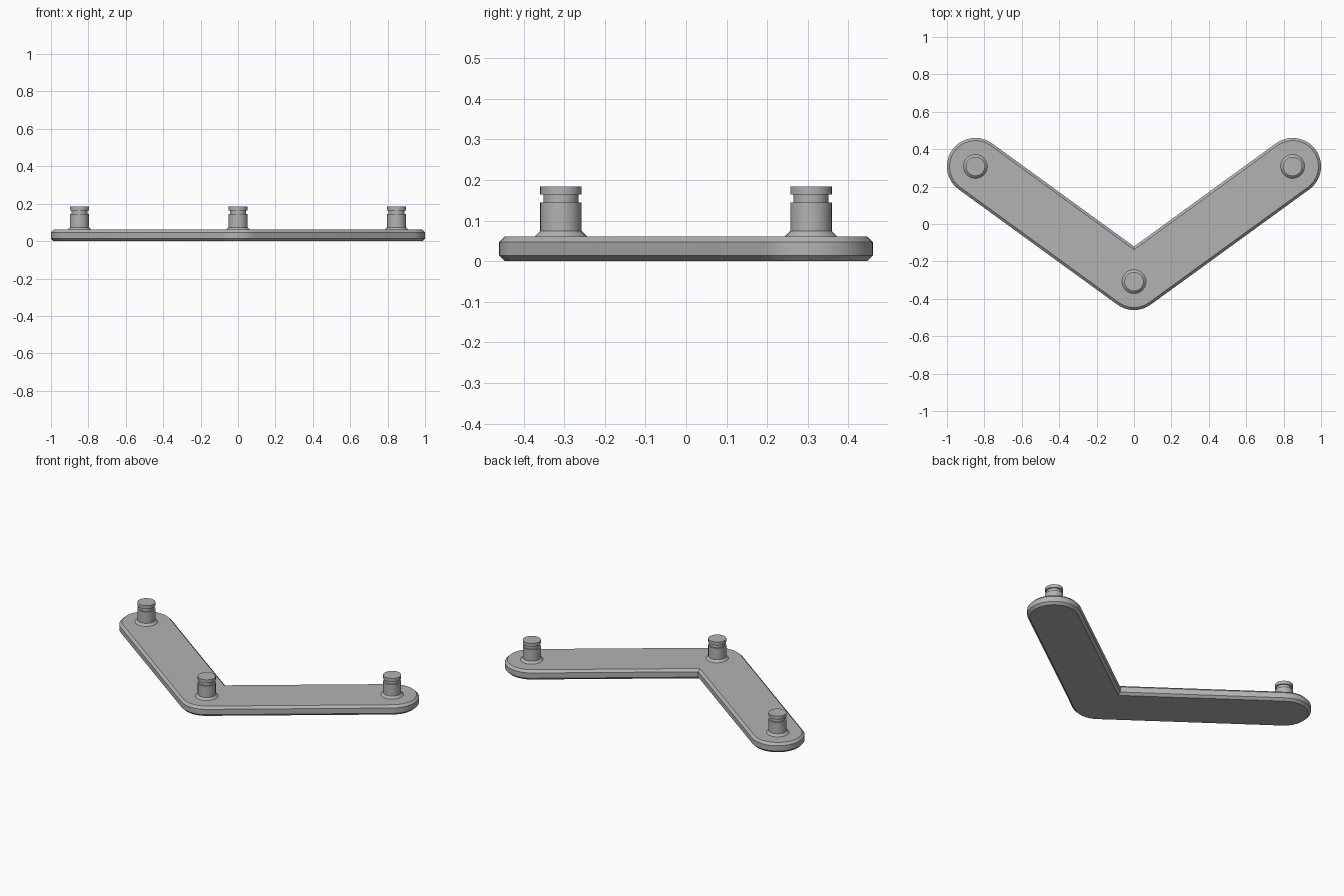
import bpy
import bmesh
from math import sin, cos, atan2, pi, radians

cube = bpy.data.objects.get("Cube")
if cube:
    bpy.data.objects.remove(cube)

grey = bpy.data.materials.new("light grey")
grey.use_nodes = True
grey.diffuse_color = (0.45, 0.45, 0.45, 1)
grey.node_tree.nodes["Principled BSDF"].inputs["Base Color"].default_value = grey.diffuse_color

TIP_X, TIP_Y = 0.848, 0.308       # arm ends; the elbow sits at (0, -TIP_Y)
RADIUS, TOP, CHAMFER = 0.152, 0.061, 0.014
SLOPE = atan2(2 * TIP_Y, TIP_X)


def loft(name, rings, angle):
    """Bridge matching rings of points and cap both ends."""
    bm = bmesh.new()
    loops = [[bm.verts.new(p) for p in ring] for ring in rings]
    n = len(loops[0])
    for low, high in zip(loops, loops[1:]):
        for i in range(n):
            j = (i + 1) % n
            bm.faces.new((low[i], low[j], high[j], high[i]))
    bm.faces.new(loops[0][::-1])
    bm.faces.new(loops[-1])
    bmesh.ops.recalc_face_normals(bm, faces=bm.faces)
    mesh = bpy.data.meshes.new(name)
    bm.to_mesh(mesh)
    bm.free()
    mesh.materials.append(grey)
    obj = bpy.data.objects.new(name, mesh)
    bpy.context.collection.objects.link(obj)
    bpy.ops.object.select_all(action="DESELECT")
    obj.select_set(True)
    bpy.context.view_layer.objects.active = obj
    bpy.ops.object.shade_smooth_by_angle(angle=radians(angle))
    return obj


def arc(cx, cy, r, z, start, end, steps):
    angles = [start + (end - start) * i / steps for i in range(steps + 1)]
    return [(cx + r * cos(a), cy + r * sin(a), z) for a in angles]


def plate_outline(r, z):
    """V-shaped outline with round ends, round elbow and sharp inner corner."""
    elbow = arc(0, -TIP_Y, r, z, -pi / 2 - SLOPE, -pi / 2 + SLOPE, 16)
    tip = arc(TIP_X, TIP_Y, r, z, SLOPE - pi / 2, SLOPE + pi / 2, 32)
    inner = [(0, -TIP_Y + r / cos(SLOPE), z)]
    return elbow + tip + inner + [(-x, y, h) for x, y, h in reversed(tip)]


# V-shaped plate with chamfered rims
loft("v_plate", [plate_outline(RADIUS - inset, z) for inset, z in (
    (CHAMFER, 0), (0, CHAMFER), (0, TOP - CHAMFER), (CHAMFER, TOP))], 30)

# Grooved pins with a flared foot
PIN_PROFILE = ((0.064, 0.059), (0.064, 0.061), (0.051, 0.074), (0.051, 0.145),
               (0.043, 0.145), (0.043, 0.164), (0.051, 0.164), (0.051, 0.184))
for name, x, y in (("left_pin", TIP_X, TIP_Y), ("right_pin", -TIP_X, TIP_Y),
                   ("elbow_pin", 0, -TIP_Y)):
    loft(name, [arc(x, y, r, z, 0, 2 * pi, 40)[:-1] for r, z in PIN_PROFILE], 30)
